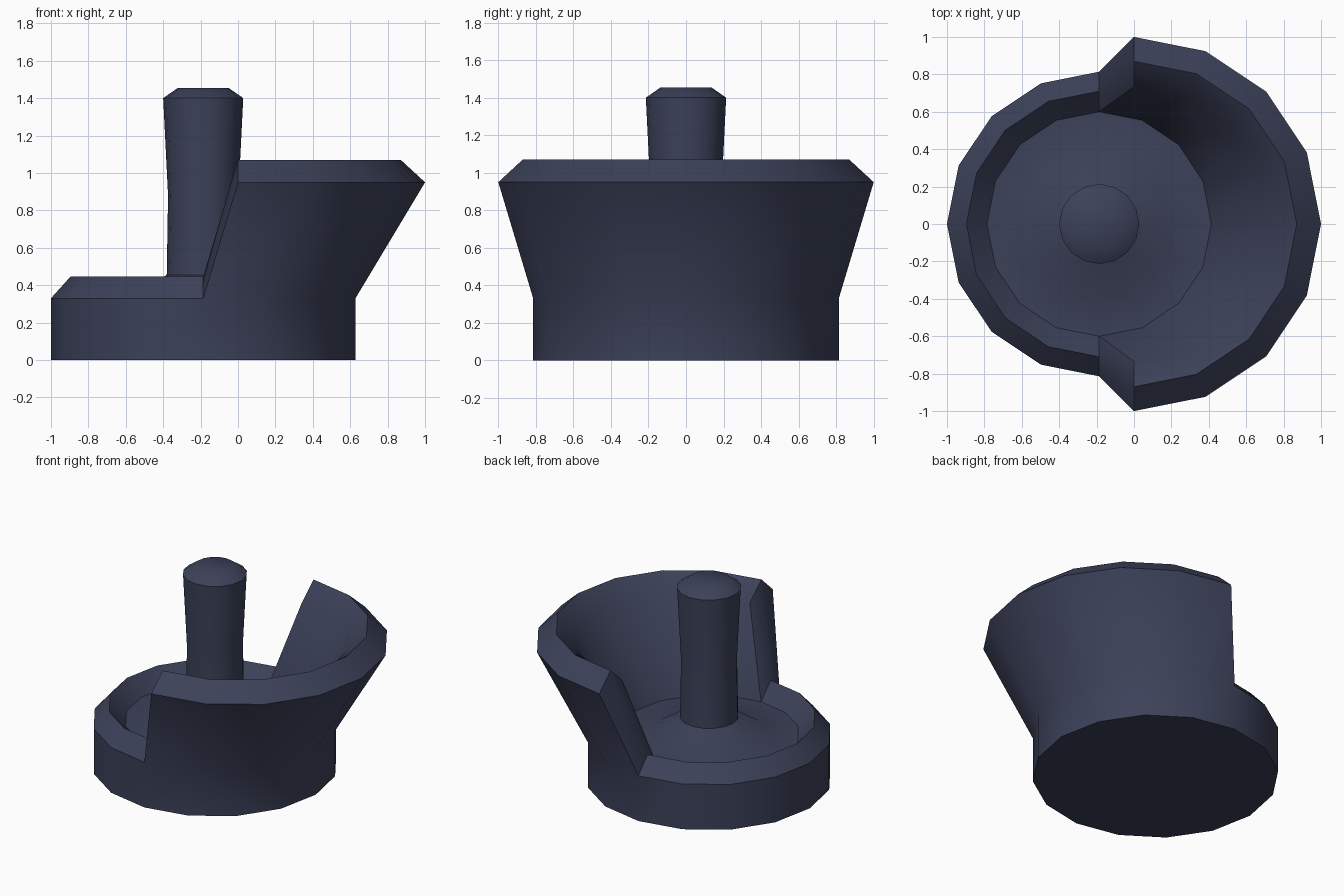
import bpy, bmesh, math

if "Cube" in bpy.data.objects:
    bpy.data.objects.remove(bpy.data.objects["Cube"])

N = 16
CX = -0.186

navy = bpy.data.materials.new("dark navy")
navy.diffuse_color = (0.045, 0.053, 0.1, 1)
navy.use_nodes = True
navy.node_tree.nodes["Principled BSDF"].inputs["Base Color"].default_value = navy.diffuse_color


def ring(bm, cx, r, z, indices=range(N)):
    return {i: bm.verts.new((cx + r * math.cos(2 * math.pi * i / N),
                             r * math.sin(2 * math.pi * i / N), z)) for i in indices}


def strip(bm, a, b, ids):
    for i, j in zip(ids, ids[1:]):
        bm.faces.new((a[i % N], a[j % N], b[j % N], b[i % N]))


def finish(bm, name):
    bmesh.ops.recalc_face_normals(bm, faces=bm.faces)
    me = bpy.data.meshes.new(name)
    bm.to_mesh(me)
    bm.free()
    ob = bpy.data.objects.new(name, me)
    bpy.context.collection.objects.link(ob)
    me.materials.append(navy)
    bpy.ops.object.select_all(action='DESELECT')
    ob.select_set(True)
    bpy.context.view_layer.objects.active = ob
    bpy.ops.object.shade_smooth_by_angle(angle=math.radians(40))
    return ob


# Cup: round base, low rim on the left, raised leaning rim on the right
bm = bmesh.new()
full = list(range(N + 1))
right = list(range(-4, 5))
left = list(range(4, 13))
base = ring(bm, CX, 0.814, 0)
low = [ring(bm, CX, r, z) if r != 0.71 else
       ring(bm, CX, r, z, range(4, 13))
       for r, z in ((0.814, 0.33), (0.71, 0.445), (0.6, 0.33))]
high = [ring(bm, 0, r, z, [i % N for i in right])
        for r, z in ((1.0, 0.95), (0.87, 1.07), (0.735, 0.95))]
bm.faces.new([base[i] for i in range(N)])
strip(bm, base, low[0], full)
for k in (0, 1):
    strip(bm, low[k], low[k + 1], left)
    strip(bm, high[k], high[k + 1], right)
    for e in (4, 12):  # sloped step between low and high rim
        bm.faces.new((low[k][e], low[k + 1][e], high[k + 1][e], high[k][e]))
strip(bm, low[0], high[0], right)
strip(bm, low[2], high[2], right)
# Floor and the mound under the peg
mound = ring(bm, CX, 0.385, 0.33)
mound_top = ring(bm, CX, 0.195, 0.455)
strip(bm, low[2], mound, full)
strip(bm, mound, mound_top, full)
bm.faces.new([mound_top[i] for i in range(N)])
finish(bm, "cup")

# Central peg with slight waist and chamfered top
bm = bmesh.new()
rings = [ring(bm, CX, r, z) for r, z in
         ((0.195, 0.455), (0.188, 0.88), (0.214, 1.4), (0.135, 1.455))]
for a, b in zip(rings, rings[1:]):
    strip(bm, a, b, full)
for r in (rings[0], rings[-1]):
    bm.faces.new([r[i] for i in range(N)])
finish(bm, "peg")
